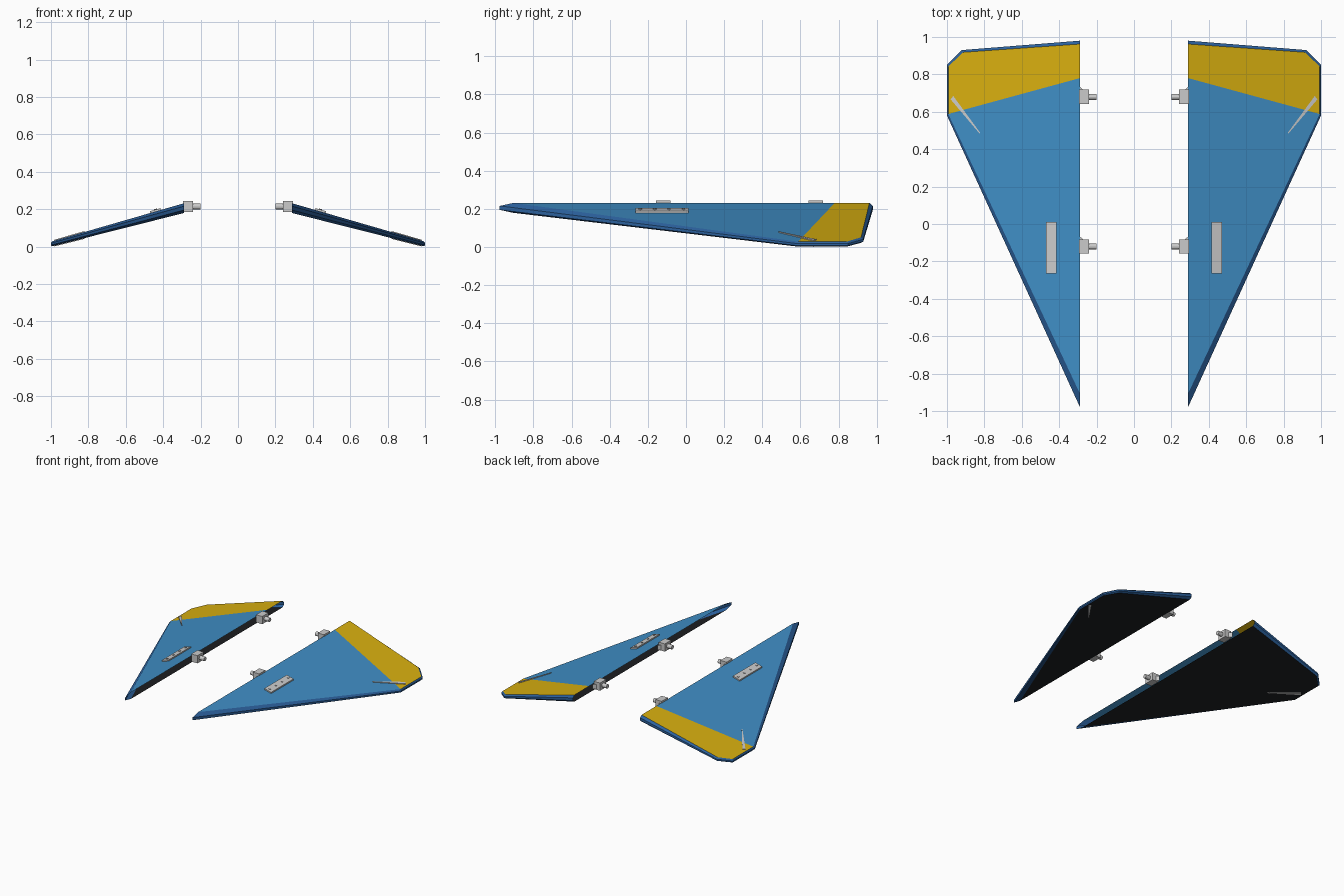
import bpy, bmesh, math
from mathutils import Vector

if "Cube" in bpy.data.objects:
    bpy.data.objects.remove(bpy.data.objects["Cube"])


def material(name, rgb):
    m = bpy.data.materials.new(name)
    m.diffuse_color = (*rgb, 1)
    m.use_nodes = True
    m.node_tree.nodes["Principled BSDF"].inputs["Base Color"].default_value = m.diffuse_color
    return m


BLUE = material("panel_blue", (0.05, 0.27, 0.56))
EDGE = material("edge_blue", (0.025, 0.12, 0.34))
YELLOW = material("panel_yellow", (0.69, 0.43, 0.005))
BLACK = material("underside_black", (0.012, 0.013, 0.015))


# Sloping wing section: mid plane and half thickness both fall towards the tip
def mid(x):
    return 0.205 - (x - 0.29) / 0.71 * 0.192


def half(x):
    return 0.026 - (x - 0.29) / 0.71 * 0.013


def at(p, k, extra=0.0):
    return (p[0], p[1], mid(p[0]) + k * half(p[0]) + extra)


def part(name, verts, faces, mat=None, ref=None):
    """Right-hand part with faces turned away from ref, mirrored to the left."""
    bm = bmesh.new()
    vs = [bm.verts.new(v) for v in verts]
    ref = Vector(ref) if ref else sum((v.co for v in vs), Vector()) / len(vs)
    for f in faces:
        face = bm.faces.new([vs[i] for i in f])
        face.normal_update()
        if face.normal.dot(face.calc_center_median() - ref) < 0:
            face.normal_flip()
    me = bpy.data.meshes.new(name)
    bm.to_mesh(me)
    bm.free()
    ob = bpy.data.objects.new(name, me)
    bpy.context.collection.objects.link(ob)
    if mat:
        me.materials.append(mat)
    ob.modifiers.new("mirror", 'MIRROR').use_mirror_merge = False
    return ob


def prism(name, low, high):
    n = len(low)
    sides = [(i, (i + 1) % n, n + (i + 1) % n, n + i) for i in range(n)]
    return part(name, low + high, [tuple(range(n)), tuple(range(n, 2 * n))] + sides)


def box(name, x, y, z):
    c = [(x[0], y[0]), (x[1], y[0]), (x[1], y[1]), (x[0], y[1])]
    return prism(name, [(*p, z[0]) for p in c], [(*p, z[1]) for p in c])


def ring(cx, cy, r, n):
    return [(cx + r * math.cos(2 * math.pi * i / n), cy + r * math.sin(2 * math.pi * i / n)) for i in range(n)]


# Wing shell: bevelled rim open at the root, plus top and bottom skins
outer = [(0.29, -0.977), (1.0, 0.58), (1.0, 0.85), (0.92, 0.93), (0.29, 0.98)]
inner = [(0.29, -0.905), (0.993, 0.588), (0.993, 0.842), (0.914, 0.918), (0.29, 0.962)]
core = (0.6, 0.4, mid(0.6))
rows = [(inner, 1), (outer, 0.4), (outer, -0.4), (inner, -1)]
part("wing_rim", [at(p, k) for pts, k in rows for p in pts],
     [(r * 5 + i, r * 5 + i + 1, r * 5 + i + 6, r * 5 + i + 5) for r in range(3) for i in range(4)],
     EDGE, core)
split = (0.29, 0.78)
part("wing_top_front", [at(p, 1) for p in (inner[0], inner[1], split)], [(0, 1, 2)], BLUE, core)
part("wing_top_rear", [at(p, 1) for p in [split] + inner[1:]], [range(5)], YELLOW, core)
part("wing_underside", [at(p, -1) for p in inner], [range(5)], BLACK, core)

# Tapered fin passing through the wing tip
fin = [(0.981, 0.667), (0.966, 0.684), (0.822, 0.487), (0.826, 0.484)]
prism("tip_fin", [at(p, -1, -0.004) for p in fin], [at(p, 1, 0.005) for p in fin])

# Mounting plate with four bolts
plate = [(0.414, -0.265), (0.471, -0.265), (0.471, 0.012), (0.414, 0.012)]
prism("mounting_plate", [at(p, 1, -0.002) for p in plate], [at(p, 1, 0.010) for p in plate])
for i in range(4):
    c = ring(0.442, -0.012 - 0.076 * i, 0.008, 8)
    prism("plate_bolt", [at(p, 1, 0.009) for p in c], [at(p, 1, 0.014) for p in c])

# Root lugs: block, pin and small gusset
for y in (-0.12, 0.68):
    box("root_block", (0.24, 0.293), (y - 0.038, y + 0.038), (0.184, 0.244))
    c = ring(y, 0.214, 0.016, 12)
    prism("root_pin", [(0.2, a, b) for a, b in c], [(0.242, a, b) for a, b in c])
    g = [(0.27, y + 0.037), (0.292, y + 0.037), (0.292, y + 0.055)]
    prism("root_gusset", [(*p, 0.19) for p in g], [(*p, 0.225) for p in g])
